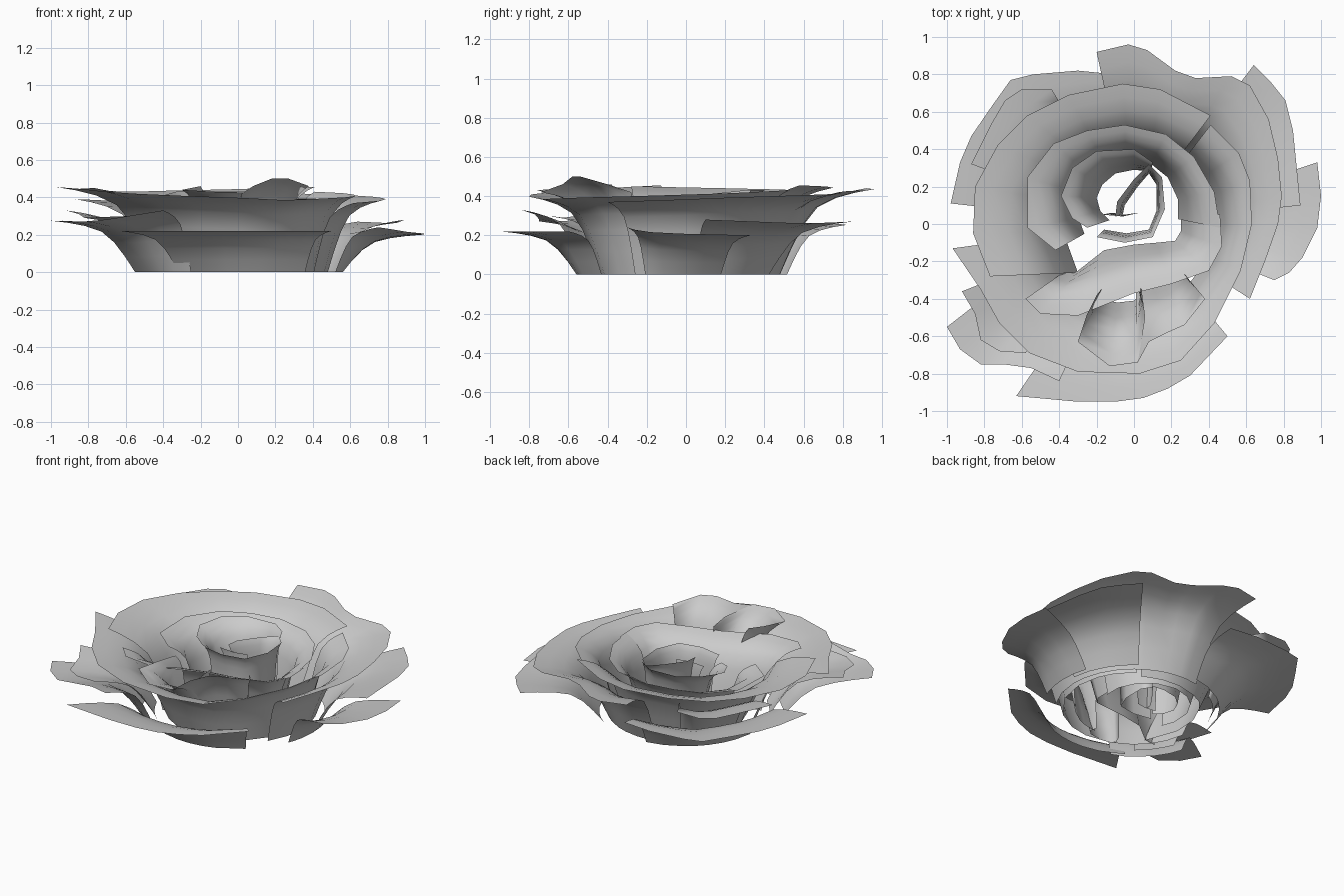
import bpy, math

# flare of a petal from foot to lip: (fraction outward, fraction of height)
PROFILE = [(0, 0), (.12, .3), (.25, .58), (.4, .79), (.6, .9), (.8, .96), (1, 1)]


def petal(name, lip, z, foot, centre=(0, 0)):
    """Sheet from a foot on the ground to a lip. z: one height or (start, middle, end).
    foot: radius around centre, or a list of points matching the lip."""
    n = len(lip)
    verts, faces = [], []
    for i, (x, y) in enumerate(lip):
        t = i / (n - 1)
        if isinstance(z, tuple):
            a, b, c = z
            h = a + (b - a) * t * 2 if t < .5 else b + (c - b) * (t * 2 - 1)
        else:
            h = z
        if isinstance(foot, list):
            fx, fy = foot[i]
        else:
            dx, dy = x - centre[0], y - centre[1]
            d = math.hypot(dx, dy)
            fx, fy = centre[0] + dx / d * foot, centre[1] + dy / d * foot
        for u, v in PROFILE:
            verts.append((fx + (x - fx) * u, fy + (y - fy) * u, h * v))
    m = len(PROFILE)
    for i in range(n - 1):
        for j in range(m - 1):
            a = i * m + j
            faces.append((a, a + m, a + m + 1, a + 1))
    me = bpy.data.meshes.new(name)
    me.from_pydata(verts, [], faces)
    for p in me.polygons:
        p.use_smooth = True
    ob = bpy.data.objects.new(name, me)
    bpy.context.collection.objects.link(ob)
    return ob


# lowest outer petals
petal("outer_petal_front", [(-.63, -.92), (-.3, -.95), (-.1, -.95), (.05, -.93), (.18, -.88),
      (.3, -.81), (.5, -.6)], .22, .56)
petal("outer_petal_right", [(.75, -.3), (.83, -.26), (.9, -.18), (.98, -.02), (1, .15), (.98, .33)],
      (.24, .21, .2), .56)
petal("outer_petal_back_right", [(.89, .1), (.87, .3), (.85, .5), (.81, .66), (.73, .76), (.64, .85)],
      (.28, .26, .27), .53)
petal("outer_petal_back_left", [(-.1, .8), (-.3, .82), (-.54, .8), (-.66, .77), (-.76, .63),
      (-.87, .47), (-.93, .33), (-.98, .11)], (.25, .26, .28), .52)
petal("outer_petal_front_left", [(-1, -.55), (-.93, -.67), (-.82, -.75), (-.7, -.75), (-.55, -.77),
      (-.4, -.84)], (.275, .27, .33),
      [(-.55, -.2), (-.52, -.28), (-.47, -.36), (-.41, -.42), (-.34, -.48), (-.25, -.52)])

# middle layer
petal("middle_petal_front_left", [(-.92, -.36), (-.85, -.48), (-.82, -.62), (-.72, -.68), (-.58, -.69)],
      (.33, .29, .3), .51)
petal("middle_petal_left", [(-.87, .32), (-.76, .54), (-.69, .66), (-.6, .72), (-.44, .72), (-.38, .62)],
      (.39, .38, .38), .48)
petal("middle_petal_back_right", [(-.2, .92), (-.03, .96), (.07, .93), (.22, .82), (.33, .78), (.52, .79),
      (.62, .74), (.72, .56), (.77, .35), (.79, .15), (.77, 0), (.7, -.2), (.62, -.4)],
      (.44, .41, .37), .48)

# big upper petals
petal("upper_petal_front", [(-.97, -.13), (-.82, -.35), (-.72, -.53), (-.56, -.69), (-.3, -.79), (.03, -.8),
      (.25, -.73), (.43, -.53), (.57, -.25), (.63, 0), (.62, .23), (.56, .38), (.41, .53)],
      (.455, .385, .43), .44)
petal("upper_petal_back", [(-.77, -.28), (-.86, -.05), (-.85, .2), (-.73, .42), (-.57, .58), (-.35, .69),
      (-.06, .75), (.14, .72), (.41, .58)], (.45, .43, .455),
      [(-.3, -.26), (-.38, -.04), (-.37, .12), (-.31, .25), (-.25, .32), (-.17, .36), (-.03, .39),
       (.09, .38), (.22, .33)])

# inner spiral
petal("inner_petal_back", [(-.42, -.14), (-.57, -.02), (-.57, .25), (-.43, .43), (-.25, .5), (-.05, .53),
      (.17, .48), (.32, .36), (.43, .17), (.46, -.02)], (.37, .4, .39), .27, (-.03, .08))
petal("inner_petal_front", [(-.58, -.4), (-.5, -.48), (-.3, -.49), (0, -.37), (.2, -.32), (.4, -.25),
      (.47, -.12), (.46, .05)], (.42, .39, .39),
      [(-.38, -.26), (-.3, -.25), (-.16, -.14), (0, -.11), (.12, -.1), (.22, -.09), (.25, -.04), (.25, .05)])
petal("core_petal_outer", [(-.25, -.02), (-.33, .03), (-.39, .15), (-.33, .3), (-.2, .39), (0, .4),
      (.1, .33)], (.38, .43, .43),
      [(-.13, .02), (-.18, .07), (-.2, .14), (-.17, .21), (-.1, .27), (0, .29), (.09, .28)])
petal("core_petal_inner", [(-.2, -.07), (-.05, -.1), (.1, -.07), (.165, .08), (.15, .25), (.08, .32),
      (0, .24), (-.09, .12), (-.1, .04)], .4,
      [(-.16, -.03), (-.04, -.05), (.08, -.03), (.12, .07), (.12, .21), (.08, .27), (.02, .2), (-.05, .1),
       (-.06, .05)])
petal("core_tip", [(-.17, .05), (-.06, .04), (.03, .06)], .36, [(-.12, .06), (-.05, .05), (.02, .06)])

# side curl near the front
petal("side_curl", [(.04, -.35), (.06, -.5), (.02, -.74), (-.13, -.76), (-.3, -.63), (-.25, -.48),
      (-.2, -.38)], (.42, .43, .46),
      [(.02, -.33), (.03, -.38), (0, -.41), (-.09, -.42), (-.18, -.4), (-.17, -.36), (-.15, -.32)])
petal("side_petal", [(.28, -.28), (.38, -.4), (.27, -.54), (.18, -.58), (.08, -.63), (.02, -.74)],
      (.42, .52, .42), .36)
